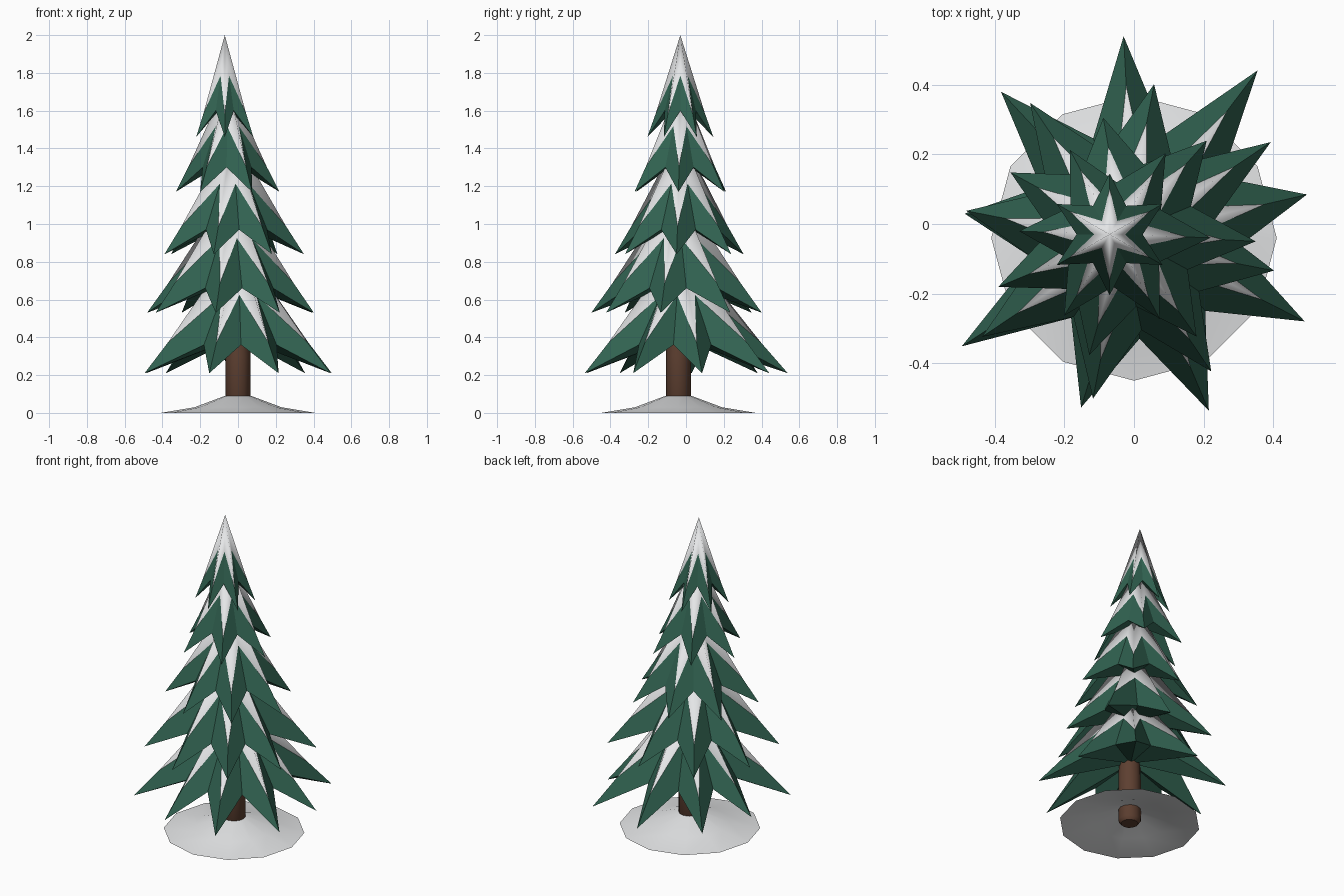
import bpy, bmesh
from math import radians, sin, cos, pi
from mathutils import Vector

cube = bpy.data.objects.get("Cube")
if cube:
    bpy.data.objects.remove(cube)


def material(name, colour):
    mat = bpy.data.materials.new(name)
    mat.use_nodes = True
    mat.diffuse_color = (*colour, 1)
    mat.node_tree.nodes["Principled BSDF"].inputs["Base Color"].default_value = (*colour, 1)
    return mat


GREEN = material("pine_green", (0.03, 0.12, 0.08))
SNOW = material("snow_white", (0.8, 0.81, 0.82))
BROWN = material("bark_brown", (0.11, 0.05, 0.03))


def finish(bm, name, mat, smooth):
    mesh = bpy.data.meshes.new(name)
    bm.to_mesh(mesh)
    bm.free()
    for poly in mesh.polygons:
        poly.use_smooth = smooth
    mesh.materials.append(mat)
    obj = bpy.data.objects.new(name, mesh)
    bpy.context.collection.objects.link(obj)
    return obj


def star_cone(name, mat, apex, rim, floor=None, smooth=False):
    """Fan from the apex to a zigzag rim, closed below by a hollow fan."""
    bm = bmesh.new()
    top = bm.verts.new(apex)
    ring = [bm.verts.new(p) for p in rim]
    base = bm.verts.new(floor) if floor else None
    for a, b in zip(ring, ring[1:] + ring[:1]):
        bm.faces.new((top, a, b))
        if base:
            bm.faces.new((base, b, a))
    finish(bm, name, mat, smooth)


def lathe(name, mat, centre, profile, sides, cap):
    """Turned solid with smooth sides."""
    bm = bmesh.new()
    rings = [[bm.verts.new((centre[0] + r * cos(2 * pi * i / sides),
                            centre[1] + r * sin(2 * pi * i / sides), z))
              for i in range(sides)] for r, z in profile]
    for low, high in zip(rings, rings[1:]):
        for i in range(sides):
            j = (i + 1) % sides
            bm.faces.new((low[i], low[j], high[j], high[i]))
    bm.faces.new(rings[-1])
    if cap:
        bm.faces.new(rings[0][::-1])
    return finish(bm, name, mat, True)


def branch_tier(name, centre, apex_z, tip_z, valley_r, valley_z, phase, radii):
    """Spiky green skirt with a snow cap lying along its ridges."""
    axis = Vector((*centre, 0))
    apex = axis + Vector((0, 0, apex_z))
    cap = apex + Vector((0, 0, 0.05))
    step = 2 * pi / len(radii)
    rim, snow_rim = [], []
    for i, tip_r in enumerate(radii):
        angle = radians(phase) + i * step
        for a, r, z, reach in ((angle, tip_r, tip_z, 0.75),
                               (angle + step / 2, valley_r, valley_z, 0.47)):
            point = axis + Vector((r * cos(a), r * sin(a), z))
            rim.append(point)
            # The snow dips into the green where it crosses this point
            crossing = apex.lerp(point, reach)
            snow_rim.append(cap.lerp(crossing, 1.1))
    floor = axis + Vector((0, 0, valley_z + 0.04))
    star_cone(name + "_branches", GREEN, apex, rim, floor)
    star_cone(name + "_snow", SNOW, cap, snow_rim, smooth=True)


# Branch tiers, bottom to top
branch_tier("bottom_tier", (0, -0.03), 0.86, 0.21, 0.3, 0.36, 13,
            [0.51, 0.59, 0.57, 0.56, 0.49, 0.59, 0.52, 0.55, 0.55])
branch_tier("lower_tier", (-0.03, -0.05), 1.16, 0.53, 0.26, 0.66, -11,
            [0.44, 0.51, 0.46, 0.48, 0.46, 0.49, 0.46, 0.45])
branch_tier("middle_tier", (-0.03, -0.03), 1.43, 0.84, 0.21, 0.97, -3,
            [0.38, 0.36, 0.34, 0.37, 0.39, 0.36, 0.36])
branch_tier("upper_tier", (-0.055, -0.03), 1.71, 1.17, 0.15, 1.3, -2, [0.275] * 6)
branch_tier("top_tier", (-0.07, -0.03), 1.95, 1.46, 0.095, 1.6, 30, [0.175] * 6)

# Trunk with a chamfered foot
trunk = lathe("trunk", BROWN, (0, -0.04),
              [(0.05, 0), (0.066, 0.02), (0.066, 0.3), (0.055, 0.6)], 12, True)

# Open snow mound around the foot
lathe("snow_mound", SNOW, (0, -0.04),
      [(0.41, 0), (0.23, 0.03), (0.07, 0.09)], 12, False)

bpy.context.view_layer.objects.active = trunk
trunk.select_set(True)
bpy.ops.object.shade_smooth_by_angle(angle=radians(40))
